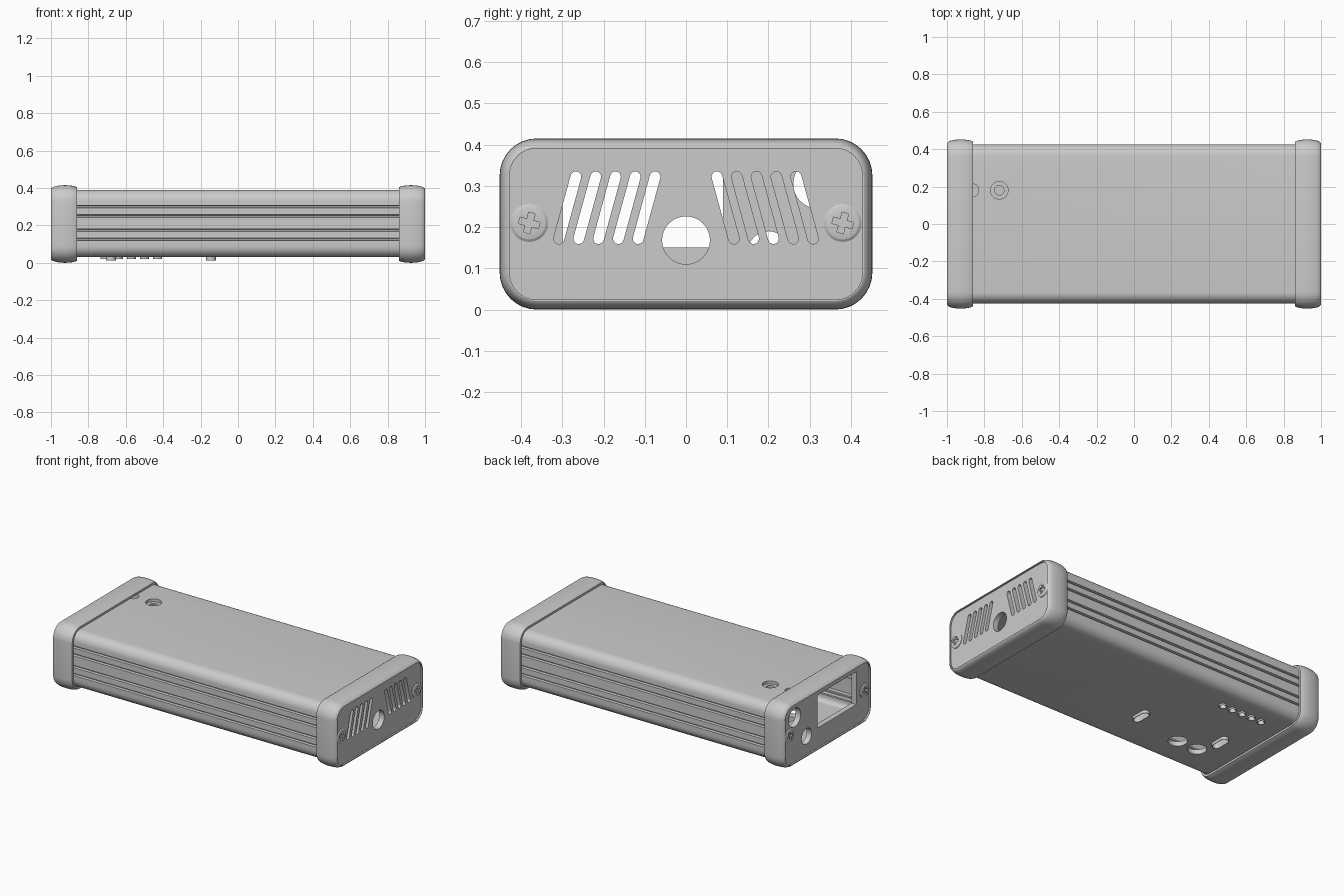
import bpy, bmesh
from math import pi, sin, cos, radians
from mathutils import Vector

cube = bpy.data.objects.get("Cube")
if cube:
    bpy.data.objects.remove(cube)

grey = bpy.data.materials.new("light grey")
grey.use_nodes = True
COLOUR = (0.6, 0.6, 0.6, 1)
grey.diffuse_color = COLOUR
grey.node_tree.nodes["Principled BSDF"].inputs["Base Color"].default_value = COLOUR

MID = 0.2075          # height of the case centre line


def loft(name, rings, axis="x", closed=False):
    """Skin a list of (position, outline) rings along an axis."""
    bm = bmesh.new()
    loops = []
    for w, pts in rings:
        loops.append([bm.verts.new((w, u, v) if axis == "x" else (u, v, w)) for u, v in pts])
    pairs = list(zip(loops, loops[1:]))
    if closed:
        pairs.append((loops[-1], loops[0]))
    else:
        bm.faces.new(loops[0])
        bm.faces.new(loops[-1])
    n = len(loops[0])
    for a, b in pairs:
        for i in range(n):
            j = (i + 1) % n
            bm.faces.new((a[i], a[j], b[j], b[i]))
    bmesh.ops.recalc_face_normals(bm, faces=bm.faces)
    mesh = bpy.data.meshes.new(name)
    bm.to_mesh(mesh)
    bm.free()
    mesh.materials.append(grey)
    ob = bpy.data.objects.new(name, mesh)
    bpy.context.collection.objects.link(ob)
    return ob


def circle(u, v, r, n=32):
    return [(u + r * cos(2 * pi * i / n), v + r * sin(2 * pi * i / n)) for i in range(n)]


def rounded_rect(hu, hv, r, v0=MID, n=8):
    pts = []
    for k, (su, sv) in enumerate([(1, 1), (-1, 1), (-1, -1), (1, -1)]):
        for i in range(n + 1):
            t = pi / 2 * (k + i / n)
            pts.append((su * (hu - r) + r * cos(t), v0 + sv * (hv - r) + r * sin(t)))
    return pts


def stadium(p, q, r, n=10):
    p, q = Vector(p), Vector(q)
    d = (q - p).normalized()
    s = Vector((d.y, -d.x))
    pts = []
    for centre, turn in ((q, 0), (p, pi)):
        for i in range(n + 1):
            t = turn + pi * i / n
            pts.append(tuple(centre + r * (s * cos(t) + d * sin(t))))
    return pts


def prism(pts, lo, hi, axis="x"):
    return loft("cutter", [(lo, pts), (hi, pts)], axis)


def cut(ob, cutters):
    bpy.context.view_layer.objects.active = ob
    for c in cutters:
        mod = ob.modifiers.new("cut", "BOOLEAN")
        mod.object = c
        mod.solver = "EXACT"
        bpy.ops.object.modifier_apply(modifier=mod.name)
        bpy.data.objects.remove(c)


def smooth(ob, angle=30):
    bpy.ops.object.select_all(action="DESELECT")
    ob.select_set(True)
    bpy.context.view_layer.objects.active = ob
    bpy.ops.object.shade_smooth_by_angle(angle=radians(angle))


# Hollow extruded body with four grooves along each long side
outline = rounded_rect(0.425, 0.18, 0.06, 0.21)
half = len(outline) // 2
grooves = []
for z in (0.30, 0.25, 0.175, 0.125):
    grooves += [(0.425, z + 0.007), (0.411, z + 0.004), (0.411, z - 0.004), (0.425, z - 0.007)]
left_side = [(-y, z) for y, z in grooves]
outline = outline[:half] + left_side + outline[half:] + grooves[::-1]
body = loft("body_shell", [(-0.957, outline), (0.957, outline)])
cutters = [prism(rounded_rect(0.39, 0.15, 0.03, 0.21), -1.1, 1.1)]

# Top: stepped button hole and a hole half hidden by the end cap
cutters.append(loft("cutter", [(0.3, circle(-0.72, 0.18, 0.025)), (0.372, circle(-0.72, 0.18, 0.025)),
                               (0.372, circle(-0.72, 0.18, 0.047)), (0.5, circle(-0.72, 0.18, 0.047))], "z"))
cutters.append(prism(circle(-0.865, 0.18, 0.035), 0.3, 0.5, "z"))

# Bottom: two round holes, two slots and a row of small holes
for x in (-0.494, -0.637):
    cutters.append(prism(circle(x, -0.205, 0.055), -0.1, 0.15, "z"))
rims = []
for x, y in ((-0.145, -0.11), (-0.68, -0.05)):
    rims.append(("slot_rim", 0.012, stadium((x, y - 0.035), (x, y + 0.035), 0.027),
                 stadium((x, y - 0.035), (x, y + 0.035), 0.023)))
for i in range(5):
    x = -0.43 - 0.07 * i
    rims.append(("small_hole_rim", 0.02, circle(x, 0.27, 0.024, 20), circle(x, 0.27, 0.02, 20)))
for name, low, outer, inner in rims:
    cutters.append(prism(inner, -0.1, 0.15, "z"))
cut(body, cutters)
smooth(body)
for name, low, outer, inner in rims:
    smooth(loft(name, [(low, outer), (0.05, outer), (0.05, inner), (low, inner)], "z", True))

# Card rails inside the body
for side in (-1, 1):
    for z in (0.12, 0.15, 0.27, 0.30):
        y = side * 0.378
        rail = [(y - 0.014, z - 0.005), (y + 0.014, z - 0.005), (y + 0.014, z + 0.005), (y - 0.014, z + 0.005)]
        loft("card_rail", [(-0.95, rail), (0.95, rail)])


def grow(d):
    return rounded_rect(0.452 + d, MID + d, 0.09 + d)


for side, word in ((1, "left"), (-1, "right")):
    # Bulging end cap frame
    steps = [(0.86, -0.025), (0.86, -0.012), (0.872, -0.006), (0.9, -0.001), (0.925, 0), (0.95, -0.001),
             (0.975, -0.005), (0.99, -0.01), (0.997, -0.016), (1, -0.021), (1, -0.024), (0.955, -0.024)]
    smooth(loft(word + "_end_cap", [(side * x, grow(d)) for x, d in steps], "x", True))

    # End plate with its openings
    plate_out = grow(-0.0235)
    plate = loft(word + "_end_plate", [(side * 0.955, plate_out), (side * 0.99, plate_out)])
    lo, hi = sorted((side * 0.9, side * 1.1))
    holes = []
    if side > 0:
        holes.append(prism(circle(0, 0.168, 0.058, 40), lo, hi))
        for m in (-1, 1):
            for i in range(5):
                y = 0.075 + 0.048 * i
                holes.append(prism(stadium((m * y, 0.322), (m * (y + 0.041), 0.172), 0.013), lo, hi))
    else:
        window = [(-0.3, 0.15), (0.09, 0.15), (0.09, 0.36), (-0.3, 0.36)]
        holes.append(prism(window, lo, hi))
        holes.append(prism(circle(0.32, 0.305, 0.06), lo, hi))
        holes.append(prism(circle(0.2, 0.14, 0.05), lo, hi))
    cut(plate, holes)
    smooth(plate)

    # Cross head screws
    for y in (-0.38, 0.38):
        head = [(0.97, 0.046), (0.993, 0.046), (0.997, 0.04), (0.999, 0.03)]
        screw = loft("screw_head", [(side * x, circle(y, 0.21, r)) for x, r in head])
        cross = []
        for k in range(4):
            t = radians(-15) + k * pi / 2
            for u, v in ((0.025, -0.008), (0.025, 0.008), (0.008, 0.008)):
                cross.append((y + u * cos(t) - v * sin(t), 0.21 + u * sin(t) + v * cos(t)))
        lo2, hi2 = sorted((side * 0.982, side * 1.1))
        cut(screw, [prism(cross, lo2, hi2)])
        smooth(screw, 20)
